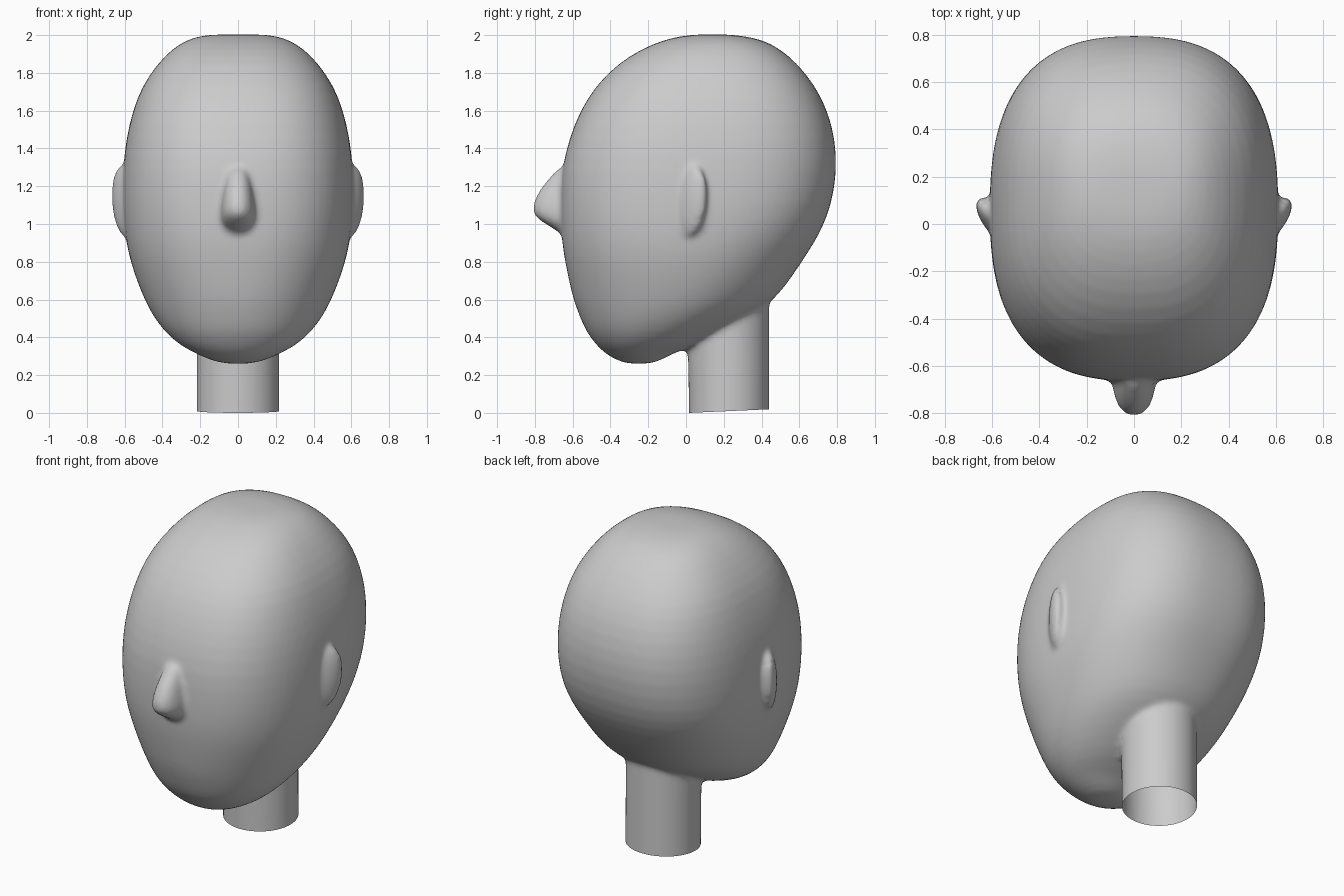
import bpy, bmesh, math
from mathutils import Matrix, Euler, Vector

if "Cube" in bpy.data.objects:
    bpy.data.objects.remove(bpy.data.objects["Cube"])


def loft(bm, rings, segs=48):
    """Skin superellipse slices given as (z, y_front, y_back, half_width, exponent)."""
    loops = []
    for z, yf, yb, w, n in rings:
        cy, ry = (yf + yb) / 2, (yb - yf) / 2
        loop = []
        for i in range(segs):
            a = 2 * math.pi * i / segs
            c, s = math.cos(a), math.sin(a)
            k = (abs(c) ** n + abs(s) ** n) ** (-1 / n)
            loop.append(bm.verts.new((w * c * k, cy + ry * s * k, z)))
        loops.append(loop)
    for lo, hi in zip(loops, loops[1:]):
        for i in range(segs):
            j = (i + 1) % segs
            bm.faces.new((lo[i], lo[j], hi[j], hi[i]))
    bm.faces.new(loops[0][::-1])
    bm.faces.new(loops[-1])


def apply(obj, kind, **settings):
    mod = obj.modifiers.new(kind.title(), kind)
    for key, value in settings.items():
        setattr(mod, key, value)
    bpy.ops.object.modifier_apply(modifier=mod.name)


bm = bmesh.new()

# Skull and jaw
loft(bm, [
    (0.258, -0.31, -0.19, 0.07, 2.0), (0.285, -0.38, -0.12, 0.16, 2.0),
    (0.32, -0.435, -0.06, 0.235, 2.0), (0.36, -0.475, 0.06, 0.31, 2.1),
    (0.43, -0.53, 0.20, 0.39, 2.1), (0.52, -0.567, 0.36, 0.455, 2.15),
    (0.61, -0.60, 0.48, 0.50, 2.2), (0.72, -0.624, 0.56, 0.543, 2.3),
    (0.84, -0.648, 0.64, 0.58, 2.4), (0.96, -0.662, 0.715, 0.60, 2.5),
    (1.10, -0.665, 0.77, 0.61, 2.6), (1.28, -0.66, 0.80, 0.61, 2.6),
    (1.45, -0.62, 0.79, 0.593, 2.6), (1.60, -0.56, 0.75, 0.557, 2.6),
    (1.73, -0.48, 0.685, 0.508, 2.6), (1.85, -0.36, 0.59, 0.425, 2.5),
    (1.93, -0.23, 0.495, 0.345, 2.5), (1.977, -0.11, 0.40, 0.265, 2.4),
    (1.998, -0.01, 0.29, 0.19, 2.3), (2.004, 0.08, 0.20, 0.10, 2.0)])

# Nose
loft(bm, [
    (0.93, -0.65, -0.50, 0.06, 2.2), (0.985, -0.71, -0.50, 0.085, 2.2),
    (1.03, -0.805, -0.50, 0.092, 2.2), (1.09, -0.82, -0.50, 0.092, 2.2),
    (1.18, -0.78, -0.50, 0.078, 2.2), (1.25, -0.72, -0.50, 0.066, 2.2),
    (1.32, -0.655, -0.50, 0.05, 2.2)], 24)

# Neck, run up into the skull and below the floor for trimming
loft(bm, [(z, 0.015 - 0.02 * max(z, 0), 0.442, 0.22, 2.0)
          for z in (-0.15, -0.10, 0.0, 0.15, 0.30, 0.45, 0.60, 0.66)], 32)

# Ears, raked so the outer rim points backwards
for side in (1, -1):
    turn = Euler((-0.14, 0, -side * 0.55)).to_matrix().to_4x4()
    m = (Matrix.Translation((side * 0.607, 0.028, 1.12)) @ turn
         @ Matrix.Diagonal((0.042, 0.095, 0.19, 1)))
    bmesh.ops.create_uvsphere(bm, u_segments=24, v_segments=16, radius=1, matrix=m)

mesh = bpy.data.meshes.new("head")
bm.to_mesh(mesh)
bm.free()
head = bpy.data.objects.new("head", mesh)
bpy.context.collection.objects.link(head)
bpy.context.view_layer.objects.active = head
head.select_set(True)

# Fuse the parts into one soft skin
apply(head, 'SUBSURF', levels=1)
apply(head, 'REMESH', mode='VOXEL', voxel_size=0.016)
apply(head, 'SMOOTH', factor=0.5, iterations=8)

# Trim the neck to an open, slightly slanted rim
bm = bmesh.new()
bm.from_mesh(mesh)
bmesh.ops.bisect_plane(bm, geom=bm.verts[:] + bm.edges[:] + bm.faces[:],
                       plane_co=Vector((0, 0.015, 0)), plane_no=Vector((0, -0.045, 1)),
                       clear_inner=True)
bm.to_mesh(mesh)
bm.free()
bpy.ops.object.shade_smooth()
